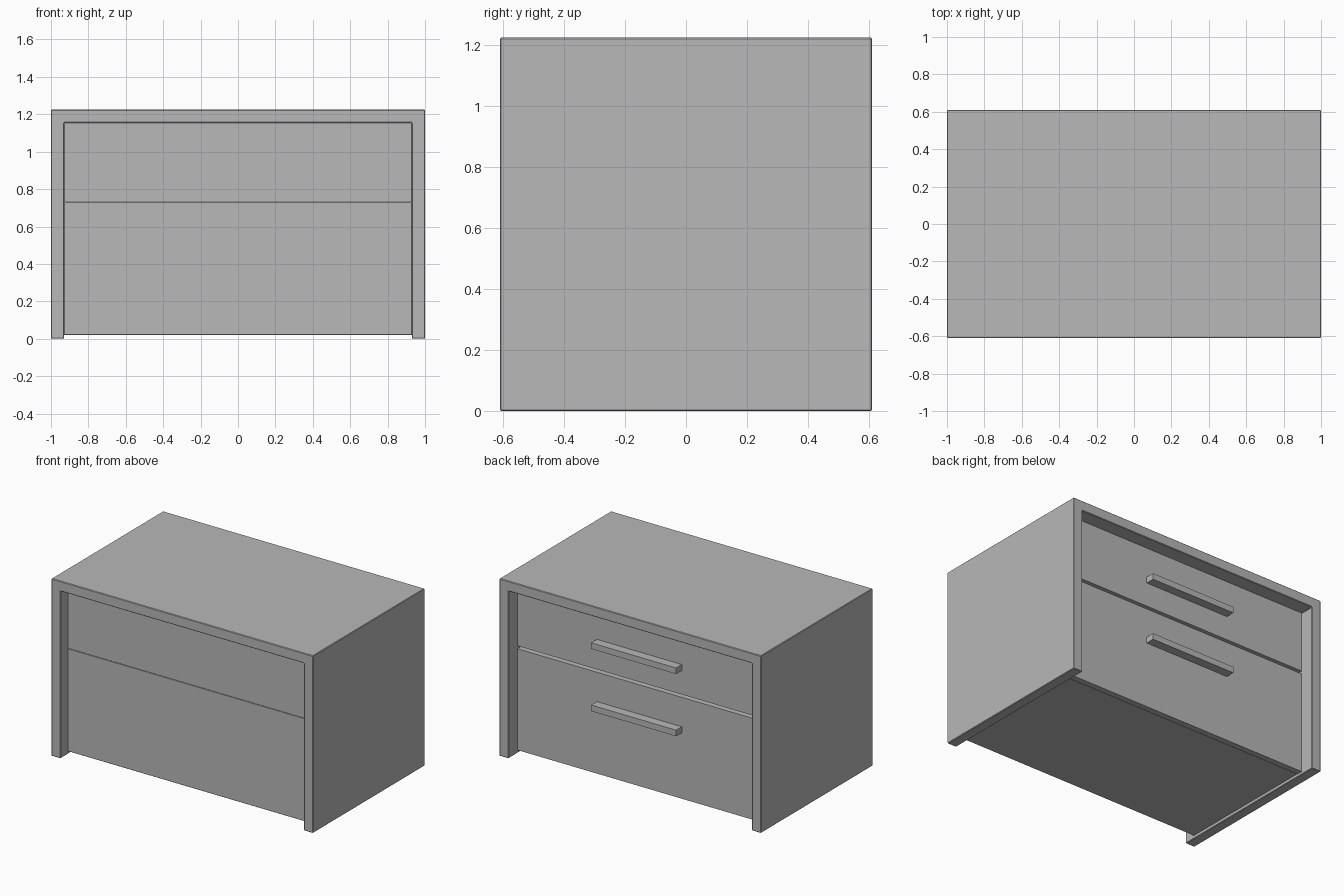
import bpy
import bmesh

default = bpy.data.objects.get("Cube")
if default:
    bpy.data.objects.remove(default, do_unlink=True)

GREY = (0.48, 0.48, 0.48, 1.0)
mat = bpy.data.materials.new("plain_grey")
mat.use_nodes = True
mat.diffuse_color = GREY
mat.node_tree.nodes["Principled BSDF"].inputs["Base Color"].default_value = GREY

HALF_W, HALF_D, HEIGHT, WALL = 1.0, 0.61, 1.225, 0.07
INNER_X, INNER_TOP = HALF_W - WALL, HEIGHT - WALL
FRONT_Y, BACK_Y = -0.53, 0.51   # recessed panel faces
SPLIT, BASE = 0.73, 0.02        # drawer division and underside


def finish(name, bm, bevel=0.0):
    bmesh.ops.recalc_face_normals(bm, faces=bm.faces[:])
    mesh = bpy.data.meshes.new(name)
    bm.to_mesh(mesh)
    bm.free()
    mesh.materials.append(mat)
    obj = bpy.data.objects.new(name, mesh)
    bpy.context.collection.objects.link(obj)
    if bevel:
        mod = obj.modifiers.new("edge_bevel", "BEVEL")
        mod.width = bevel
        mod.segments = 1
    return obj


def box(name, x, y, z, bevel=0.0):
    bm = bmesh.new()
    bmesh.ops.create_cube(bm, size=1.0)
    for v in bm.verts:
        for axis, (low, high) in enumerate((x, y, z)):
            v.co[axis] = high if v.co[axis] > 0 else low
    return finish(name, bm, bevel)


# Outer shell: upside-down U profile pulled through the depth
half = [(HALF_W, HEIGHT), (HALF_W, 0), (INNER_X, 0), (INNER_X, INNER_TOP)]
profile = half + [(-x, z) for x, z in reversed(half)]
bm = bmesh.new()
face = bm.faces.new([bm.verts.new((x, -HALF_D, z)) for x, z in profile])
pulled = bmesh.ops.extrude_face_region(bm, geom=[face], use_keep_orig=True)
for v in pulled["geom"]:
    if isinstance(v, bmesh.types.BMVert):
        v.co.y = HALF_D
finish("outer_shell", bm, 0.004)

# Drawer bodies, front plates with a groove between them, and bar handles
INSIDE = (-INNER_X, INNER_X)
GAP = 0.01
PLATE_Y = (BACK_Y - 0.04, BACK_Y)
for label, low, high, handle_z in (("lower", BASE, SPLIT, 0.475),
                                   ("upper", SPLIT, INNER_TOP, 0.905)):
    box(label + "_drawer_body", INSIDE, (FRONT_Y, PLATE_Y[0]), (low, high), 0.002)
    plate_low = low + (GAP if label == "upper" else 0)
    plate_high = high - (GAP if label == "lower" else 0)
    box(label + "_drawer_plate", INSIDE, PLATE_Y, (plate_low, plate_high))
    box(label + "_handle", (-0.325, 0.325), (BACK_Y, BACK_Y + 0.062),
        (handle_z, handle_z + 0.042))
